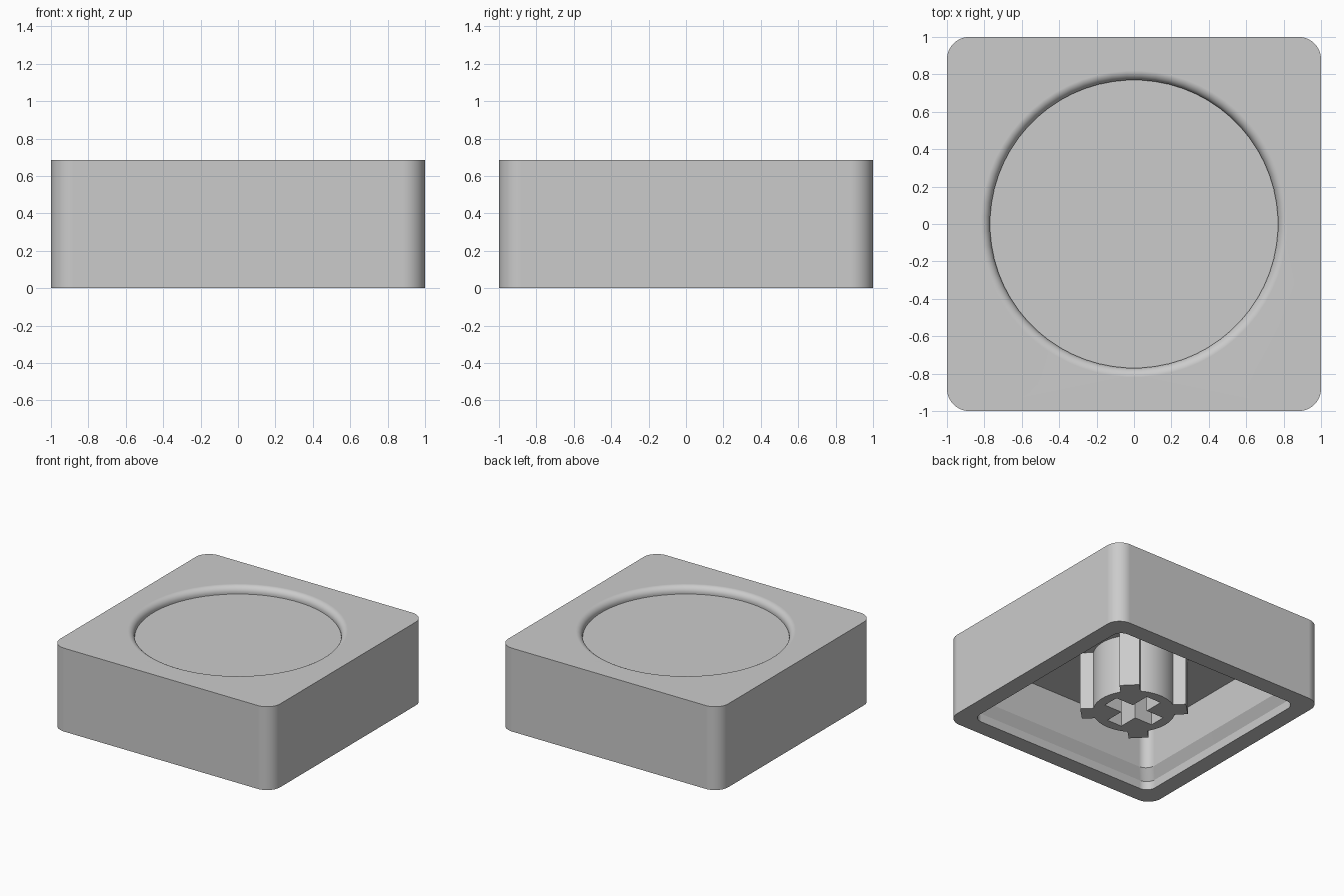
import bpy
import bmesh
from math import cos, sin, pi, tau, radians
from mathutils import Vector, Matrix

if "Cube" in bpy.data.objects:
    bpy.data.objects.remove(bpy.data.objects["Cube"])

ARC = 16          # points per rounded corner
HEIGHT = 0.685
CEILING = 0.485

grey = bpy.data.materials.new("plain grey")
grey.use_nodes = True
colour = (0.6, 0.6, 0.6, 1)
grey.diffuse_color = colour
grey.node_tree.nodes["Principled BSDF"].inputs["Base Color"].default_value = colour


def rounded_square(half, radius, z):
    """Loop of points around a square with rounded corners."""
    points = []
    for corner in range(4):
        middle = pi / 4 + corner * pi / 2
        reach = (half - radius) * 2 ** 0.5
        for i in range(ARC):
            a = corner * pi / 2 + i / (ARC - 1) * pi / 2
            points.append(Vector((reach * cos(middle) + radius * cos(a),
                                  reach * sin(middle) + radius * sin(a), z)))
    return points


def circle(radius, z):
    """Loop with the same point count as the rounded square."""
    count = 4 * ARC
    return [Vector((radius * cos((i + 0.5) * tau / count),
                    radius * sin((i + 0.5) * tau / count), z)) for i in range(count)]


def polygon(outline, z):
    return [Vector((x, y, z)) for x, y in outline]


def loft(name, loops):
    """Skin a list of equal loops and cap both ends."""
    bm = bmesh.new()
    rings = [[bm.verts.new(p) for p in loop] for loop in loops]
    count = len(rings[0])
    for low, high in zip(rings, rings[1:]):
        for i in range(count):
            j = (i + 1) % count
            bm.faces.new((low[i], low[j], high[j], high[i]))
    bm.faces.new(rings[0][::-1])
    bm.faces.new(rings[-1])
    bmesh.ops.recalc_face_normals(bm, faces=bm.faces)
    mesh = bpy.data.meshes.new(name)
    bm.to_mesh(mesh)
    bm.free()
    mesh.materials.append(grey)
    obj = bpy.data.objects.new(name, mesh)
    bpy.context.collection.objects.link(obj)
    return obj


def activate(obj):
    bpy.ops.object.select_all(action='DESELECT')
    obj.select_set(True)
    bpy.context.view_layer.objects.active = obj


def smooth(obj):
    activate(obj)
    bpy.ops.object.shade_smooth_by_angle(angle=radians(30))
    weighted = obj.modifiers.new("even flats", 'WEIGHTED_NORMAL')
    weighted.keep_sharp = True


# Hollow cap: cavity, stepped rim, outer walls, then the rounded dish edge
dish, fillet, depth = 0.77, 0.05, 0.06
loops = [
    rounded_square(0.81, 0.08, CEILING),
    rounded_square(0.81, 0.08, 0.15),
    rounded_square(0.86, 0.08, 0.07),
    rounded_square(0.86, 0.08, 0),
    rounded_square(1, 0.12, 0),
    rounded_square(1, 0.12, HEIGHT),
]
for step in range(9):
    a = step / 8 * pi / 2
    loops.append(circle(dish + fillet * (1 - sin(a)), HEIGHT - fillet * (1 - cos(a))))
loops.append(circle(dish, HEIGHT - depth))
smooth(loft("cap_shell", loops))

# Round stem under the ceiling
stem = loft("stem", [circle(0.31, 0), circle(0.31, CEILING + 0.01)])

# Cross-shaped socket cut up into the stem
arm, half_width = 0.23, 0.068
outline = []
for turn in range(4):
    spin = Matrix.Rotation(turn * pi / 2, 2)
    for x, y in ((arm, -half_width), (arm, half_width), (half_width, half_width)):
        outline.append(spin @ Vector((x, y)))
cutter = loft("socket_cutter", [polygon(outline, -0.1), polygon(outline, 0.42)])
cutter.hide_render = True
cut = stem.modifiers.new("socket", 'BOOLEAN')
cut.operation = 'DIFFERENCE'
cut.solver = 'EXACT'
cut.object = cutter
activate(stem)
bpy.ops.object.modifier_apply(modifier=cut.name)
bpy.data.objects.remove(cutter)
smooth(stem)

# Four ribs on the stem, pointing at the corners
profile = [(0.3, -0.075), (0.4, -0.075), (0.4, 0.075), (0.3, 0.075)]
for turn, place in enumerate(("back_left", "back_right", "front_right", "front_left")):
    spin = Matrix.Rotation(pi / 4 + turn * pi / 2, 2)
    base = [spin @ Vector(p) for p in profile]
    loft("stem_rib_" + place, [polygon(base, 0), polygon(base, CEILING + 0.01)])
